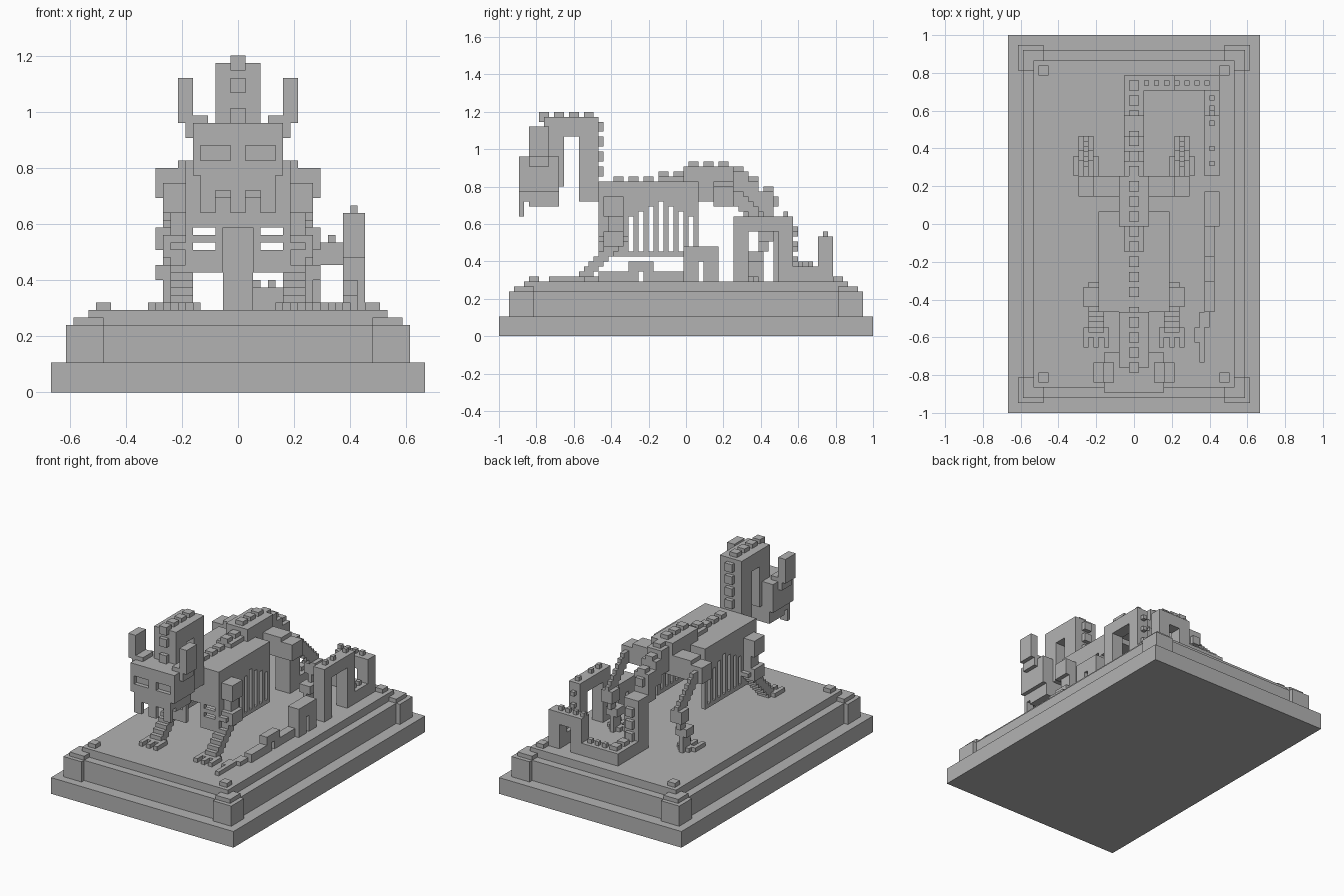
import bpy
import bmesh
from mathutils import Matrix, Vector

# The model sits on a cube grid: x from the centre, y from the front edge, z from the ground
CELL = 1 / 37.5
HALF_LENGTH = 37.5
FLOOR = 11

default_cube = bpy.data.objects.get("Cube")
if default_cube:
    bpy.data.objects.remove(default_cube, do_unlink=True)

stone = bpy.data.materials.new("grey_stone")
stone.use_nodes = True
stone.diffuse_color = (0.45, 0.45, 0.45, 1)
stone.node_tree.nodes["Principled BSDF"].inputs["Base Color"].default_value = stone.diffuse_color


def wide(half):
    return (-half, half)


def box(name, x, y, z, mirror_x=False, mirror_y=False):
    """Add one block spanning the given grid ranges."""
    low = Vector((x[0], y[0] - HALF_LENGTH, z[0])) * CELL
    high = Vector((x[1], y[1] - HALF_LENGTH, z[1])) * CELL
    mesh = bpy.data.meshes.new(name)
    shape = bmesh.new()
    place = Matrix.Translation((low + high) / 2) @ Matrix.Diagonal((high - low).to_4d())
    place[3][3] = 1
    bmesh.ops.create_cube(shape, size=1, matrix=place)
    shape.to_mesh(mesh)
    shape.free()
    mesh.materials.append(stone)
    part = bpy.data.objects.new(name, mesh)
    bpy.context.collection.objects.link(part)
    if mirror_x or mirror_y:
        mirror = part.modifiers.new("mirror", "MIRROR")
        mirror.use_axis = (mirror_x, mirror_y, False)
        mirror.use_clip = False
        mirror.use_mirror_merge = False
    return part


def pair(name, x, y, z):
    return box(name, x, y, z, mirror_x=True)


def corners(name, x, y, z):
    return box(name, x, y, z, mirror_x=True, mirror_y=True)


def top_spikes(name, starts, height, x=wide(1), length=2):
    for start in starts:
        box(name, x=x, y=(start, start + length), z=(height, height + 1))


# Plinth
box("plinth_base", x=wide(25), y=(0, 75), z=(0, 4))
box("plinth_body", x=wide(22), y=(3, 72), z=(4, 9))
box("plinth_top", x=wide(20), y=(5, 70), z=(9, FLOOR))
corners("plinth_corner_post", x=(18, 23), y=(2, 7), z=(4, 9))
corners("plinth_corner_cap", x=(18, 22), y=(3, 7), z=(9, 10))
corners("plinth_corner_stud", x=(17, 19), y=(6, 8), z=(FLOOR, FLOOR + 1))

# Skull, with sunken eyes in the face plate
box("skull", x=wide(6), y=(5, 12), z=(29, 36))
box("brow", x=wide(6), y=(4, 5), z=(33, 36))
box("cheek_plate", x=wide(6), y=(4, 5), z=(29, 31))
box("nose_bridge", x=wide(1), y=(4, 5), z=(31, 33))
pair("eye_outer_rim", x=(5, 6), y=(4, 5), z=(31, 33))
box("jaw", x=wide(5), y=(6, 12), z=(26, 29))
box("upper_lip", x=wide(5), y=(4, 6), z=(27, 29))
box("middle_tooth", x=wide(1), y=(4, 5), z=(24, 27))
pair("outer_tooth", x=(3, 5), y=(4, 5), z=(24, 27))

# Horns
pair("horn_root", x=(4, 8), y=(6, 10), z=(36, 37))
pair("horn_base", x=(6, 7), y=(6, 10), z=(34, 36))
pair("horn", x=(6, 8), y=(6, 10), z=(37, 42))

# Neck arch and its spikes
box("neck_front", x=wide(3), y=(9, 13), z=(30, 40))
box("neck_top", x=wide(3), y=(9, 20), z=(40, 44))
box("neck_back", x=wide(3), y=(16, 20), z=(27, 40))
box("neck_crest", x=wide(1), y=(8, 10), z=(43, 45))
top_spikes("neck_top_spike", range(11, 18, 3), 44)
for height in (36, 40):
    box("neck_front_spike", x=wide(1), y=(8, 9), z=(height, height + 2))
for height in range(32, 42, 3):
    box("neck_back_spike", x=wide(1), y=(20, 21), z=(height, height + 2))

# Hollow rib cage: roof, slotted sides and slotted chest
CHEST, BELLY, ROOF = 20, 16, 27
box("back", x=wide(7), y=(CHEST, 40), z=(ROOF, 31))
pair("flank_front", x=(6, 7), y=(CHEST, 26), z=(BELLY, ROOF))
pair("flank_bottom", x=(6, 7), y=(26, 40), z=(BELLY, BELLY + 1))
for index, start in enumerate(range(26, 39, 2)):
    slot_top = min(24 + index, ROOF, 30 - index)
    pair("rib", x=(6, 7), y=(start + 1, start + 2), z=(BELLY + 1, ROOF))
    if slot_top < ROOF:
        pair("rib_slot_top", x=(6, 7), y=(start, start + 1), z=(slot_top, ROOF))
box("chest_top", x=wide(7), y=(CHEST, CHEST + 1), z=(22, ROOF))
pair("breastbone", x=(2, 3), y=(CHEST, CHEST + 1), z=(BELLY, 22))
pair("chest_bottom", x=(3, 7), y=(CHEST, CHEST + 1), z=(BELLY, 19))
pair("chest_bar", x=(3, 7), y=(CHEST, CHEST + 1), z=(20, 21))

# Hump and spine
box("spine_step", x=wide(2), y=(32, 37), z=(31, 32))
box("hump", x=wide(3), y=(37, 47), z=(ROOF, 34))
box("pelvis", x=wide(8), y=(43, 47), z=(26, 31))
top_spikes("back_spike", range(23, 30, 3), 31)
top_spikes("spine_step_spike", (32, 35), 32)
top_spikes("hump_spike", range(38, 46, 3), 34)

# Front legs, stepping down and forward
pair("shoulder", x=(7, 10), y=(21, 25), z=(24, 28))
pair("upper_arm", x=(7, 9), y=(22, 25), z=(21, 24))
pair("elbow", x=(6, 10), y=(21, 25), z=(18, 21))
pair("elbow_spur", x=(7, 9), y=(20, 26), z=(19, 20))
for step in range(7):
    pair("forearm_step", x=(6, 9), y=(21 - step, 24 - step), z=(17 - step, 18 - step))
pair("front_paw", x=(5, 10), y=(15, 17), z=(FLOOR, FLOOR + 1))
for side in (5, 7, 9):
    pair("front_toe", x=(side, side + 1), y=(13, 15), z=(FLOOR, FLOOR + 1))

# Hind legs, stepping back to the knee and down to the foot
pair("hip", x=(8, 11), y=(43, 47), z=(26, 30))
for step in range(7):
    pair("thigh_step", x=(9, 10), y=(46 + step, 49 + step), z=(27 - step, 29 - step))
pair("knee", x=(8, 11), y=(52, 55), z=(19, 22))
for step in range(4):
    pair("shin_step", x=(9, 10), y=(52 - step // 2, 54 - step // 2), z=(18 - step, 19 - step))
pair("ankle", x=(8, 11), y=(50, 53), z=(15, 17))
pair("heel", x=(9, 10), y=(50, 53), z=(FLOOR, 15))
pair("hind_paw", x=(8, 11), y=(50, 52), z=(FLOOR, FLOOR + 1))
for side in (7, 9, 11):
    pair("hind_toe", x=(side, side + 1), y=(47, 51), z=(FLOOR, FLOOR + 1))

# Tail, stepping down behind the hump
box("tail_root", x=wide(2), y=(47, 50), z=(27, 33))
box("tail_slope", x=wide(2), y=(50, 52), z=(25, 31))
box("tail_bend", x=wide(2), y=(52, 55), z=(22, 29))
box("tail_drop", x=wide(2), y=(55, 59), z=(FLOOR, 24))
box("tail_back_run", x=wide(2), y=(59, 67), z=(FLOOR, 14))
top_spikes("tail_root_spike", (47,), 33)
top_spikes("tail_slope_spike", (50,), 31)
top_spikes("tail_bend_spike", (53,), 29)
top_spikes("tail_back_spike", (61, 64), 14)
box("tail_bend_back_spike", x=wide(1), y=(55, 56), z=(26, 28))
for height in (14, 17, 20):
    box("tail_drop_spike", x=wide(1), y=(59, 60), z=(height, height + 2))

# Tail crossing along the back edge
REAR = (64, 67)
box("tail_cross_run", x=(2, 8), y=REAR, z=(FLOOR, 14))
box("rear_arch_inner_leg", x=(8, 11), y=REAR, z=(FLOOR, 17))
box("rear_arch_top", x=(8, 17), y=REAR, z=(17, 20))
box("rear_arch_outer_leg", x=(14, 17), y=REAR, z=(FLOOR, 17))
for side in range(2, 15, 2):
    top_spikes("tail_cross_spike", (65,), 20 if side > 7 else 14, x=(side, side + 1), length=1)

# Tail returning along the side
SIDE = (14, 17)
box("tail_side_run", x=SIDE, y=(59, 64), z=(FLOOR, 14))
box("tall_arch_back_leg", x=SIDE, y=(56, 59), z=(FLOOR, 21))
box("tall_arch_top", x=SIDE, y=(47, 59), z=(21, 24))
box("tall_arch_front_leg", x=SIDE, y=(47, 50), z=(FLOOR, 21))
top_spikes("tall_arch_spike", (49, 52, 57), 24, x=(15, 16), length=1)
top_spikes("side_run_spike", (60, 62), 14, x=(15, 16), length=1)
for height in (15, 18, 21):
    box("tall_arch_back_spike", x=(15, 16), y=(59, 60), z=(height, height + 1))
box("small_arch_back_leg", x=SIDE, y=(41, 44), z=(FLOOR, 15))
box("small_arch_top", x=SIDE, y=(37, 44), z=(15, 18))
box("small_arch_front_leg", x=SIDE, y=(37, 40), z=(FLOOR, 15))
box("low_run", x=(14, 16), y=(31, 37), z=(FLOOR, 13))
box("low_arch_back_leg", x=(14, 16), y=(29, 31), z=(FLOOR, 13))
box("low_arch_top", x=(14, 16), y=(26, 31), z=(13, 15))
box("low_arch_front_leg", x=(14, 16), y=(26, 28), z=(FLOOR, 13))
box("tail_thin_run", x=(14, 16), y=(20, 26), z=(FLOOR, 13))

# Curled tail tip
box("tail_curl", x=(13, 15), y=(17, 20), z=(FLOOR, FLOOR + 1))
box("tail_curl_bend", x=(12, 14), y=(14, 17), z=(FLOOR, FLOOR + 1))
box("tail_tip", x=(13, 14), y=(10, 14), z=(FLOOR, FLOOR + 1))
